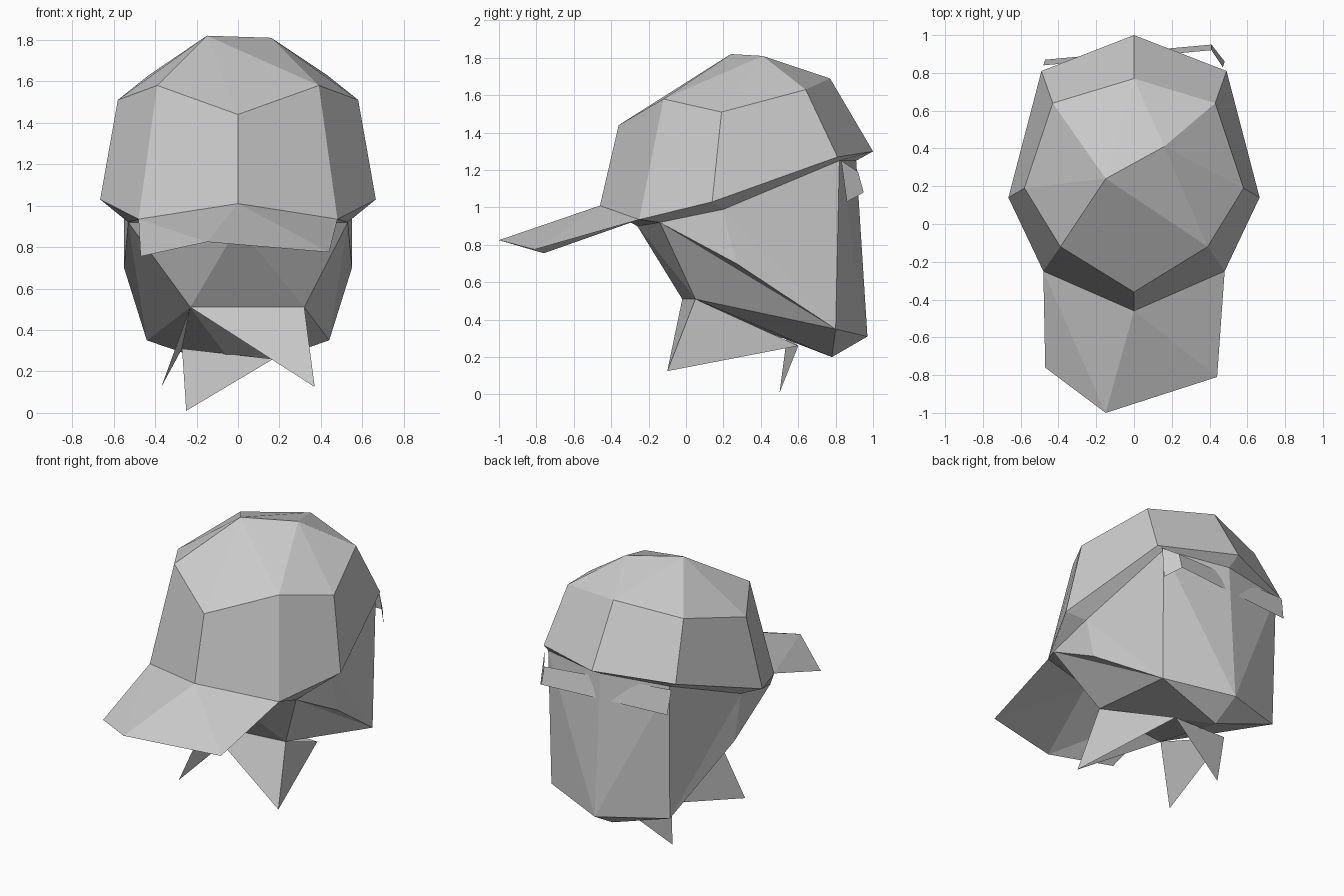
import bpy, bmesh

cube = bpy.data.objects.get("Cube")
if cube:
    bpy.data.objects.remove(cube, do_unlink=True)

grey = bpy.data.materials.new("plain grey")
grey.use_nodes = True
tone = (0.6, 0.6, 0.6, 1)
grey.diffuse_color = tone
grey.node_tree.nodes["Principled BSDF"].inputs["Base Color"].default_value = tone


def mirrored(p):
    return (-p[0], p[1], p[2])


def full_ring(half):
    """Complete a front-to-back half outline with its mirrored side."""
    return half + [mirrored(p) for p in reversed(half[1:-1])]


def build(name, faces):
    """Make a flat-shaded object from faces given as tuples of points."""
    bm = bmesh.new()
    for face in faces:
        bm.faces.new([bm.verts.new(p) for p in face])
    bmesh.ops.remove_doubles(bm, verts=bm.verts[:], dist=0.001)
    bmesh.ops.recalc_face_normals(bm, faces=bm.faces[:])
    mesh = bpy.data.meshes.new(name)
    bm.to_mesh(mesh)
    bm.free()
    mesh.materials.append(grey)
    obj = bpy.data.objects.new(name, mesh)
    bpy.context.collection.objects.link(obj)
    return obj


def bridge(lower, upper):
    n = len(lower)
    return [(lower[i], lower[(i + 1) % n], upper[(i + 1) % n], upper[i])
            for i in range(n)]


# Shared outlines, from front centre round to back centre
rim = full_ring([(0, -.46, 1.01), (.48, -.25, .935), (.665, .14, 1.03),
                 (.49, .81, 1.27), (0, 1, 1.3)])
crown = full_ring([(0, -.36, 1.44), (.39, -.12, 1.58), (.58, .19, 1.51),
                   (.43, .64, 1.63), (0, .77, 1.69)])
hairline = full_ring([(0, -.26, .9), (.53, -.14, .92), (.55, .2, .99),
                      (.45, .82, 1.25), (0, .91, 1.25)])

# Cap: faceted sides, closed underside and a top with two peaks
peak_a, peak_b = (-.15, .24, 1.82), (.16, .41, 1.81)
cap = bridge(rim, crown) + bridge(hairline, rim)
for i, p in enumerate(crown):
    cap.append((p, crown[(i + 1) % len(crown)], peak_b if i in (1, 2, 3) else peak_a))
cap += [(peak_a, crown[1], peak_b), (peak_b, crown[4], peak_a)]
build("cap", cap)

# Brim: a bent sheet fanned out from the cap front
brim_right, brim_tip, brim_left = (-.47, -.76, .755), (-.15, -1, .825), (.44, -.81, .775)
build("cap_brim", [(rim[7], brim_right, brim_tip), (rim[7], brim_tip, rim[0]),
                   (rim[0], brim_tip, brim_left), (rim[0], brim_left, rim[1])])

# Head: both sides follow the same layout around a slightly uneven jaw
jaw_left, jaw_right = (.32, .05, .51), (-.23, -.02, .51)
cheek, nape_side = (.55, .27, .7), (.44, .8, .35)
nape, throat = (0, .97, .31), (0, .78, .2)
head = [(hairline[0], hairline[1], jaw_left),
        (hairline[0], jaw_left, jaw_right),
        (hairline[0], jaw_right, hairline[7]),
        (jaw_left, throat, jaw_right)]
for jaw, ids, flip in ((jaw_left, (1, 2, 3), False), (jaw_right, (7, 6, 5), True)):
    temple, ear, back = (hairline[i] for i in ids)
    c, n = (mirrored(cheek), mirrored(nape_side)) if flip else (cheek, nape_side)
    head += [(temple, c, ear), (ear, c, n), (ear, n, back),
             (temple, n, c), (temple, jaw, n), (jaw, throat, n),
             (n, throat, nape), (back, n, nape), (back, nape, hairline[4])]
build("head", head)

# Neck cloth: pointed flaps hanging under the jaw
tip_left, tip_back = (.37, -.1, .125), (-.25, .5, .01)
tip_right = mirrored(tip_left)
knot_left, knot_right = (.17, .6, .26), (-.27, .54, .31)
build("neck_cloth_left_flap", [(jaw_right, tip_left, jaw_left),
                               (jaw_left, tip_left, knot_left)])
build("neck_cloth_right_flap", [(jaw_right, tip_right, knot_right)])
build("neck_cloth_back_flap", [(knot_right, tip_back, knot_left)])

# Strap across the back of the head, folded at its left end
fold_top, fold_low = (.41, .92, 1.19), (.41, .95, 1.08)
build("back_strap", [((-.48, .84, 1.24), (-.47, .87, 1.08), fold_low, fold_top),
                     (fold_top, fold_low, (.48, .86, 1.03), (.47, .83, 1.25))])
